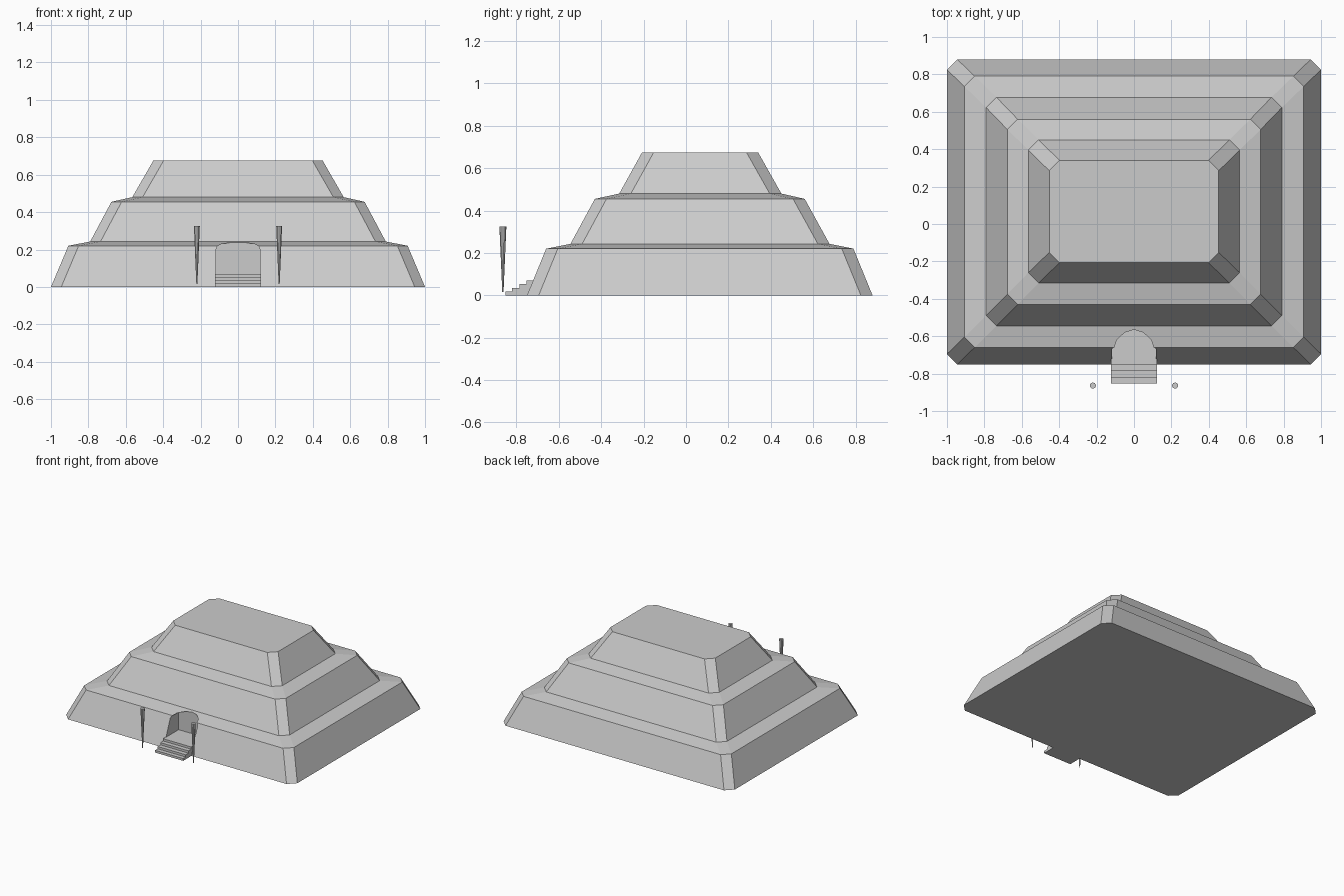
import bpy, bmesh

if "Cube" in bpy.data.objects:
    bpy.data.objects.remove(bpy.data.objects["Cube"])


def make_object(name, bm):
    bmesh.ops.recalc_face_normals(bm, faces=bm.faces)
    mesh = bpy.data.meshes.new(name)
    bm.to_mesh(mesh)
    bm.free()
    obj = bpy.data.objects.new(name, mesh)
    bpy.context.collection.objects.link(obj)
    return obj


def loft(name, rings):
    """Skin a stack of closed rings and cap both ends."""
    bm = bmesh.new()
    loops = [[bm.verts.new(p) for p in ring] for ring in rings]
    n = len(loops[0])
    for a, b in zip(loops, loops[1:]):
        for i in range(n):
            j = (i + 1) % n
            bm.faces.new((a[i], a[j], b[j], b[i]))
    bm.faces.new(loops[0][::-1])
    bm.faces.new(loops[-1])
    return make_object(name, bm)


def chamfered(hx, y0, y1, z, c=0.055):
    """Rectangle with cut corners at height z."""
    return [(-hx + c, y0, z), (hx - c, y0, z), (hx, y0 + c, z), (hx, y1 - c, z),
            (hx - c, y1, z), (-hx + c, y1, z), (-hx, y1 - c, z), (-hx, y0 + c, z)]


# Three-tier stepped body: half width, front y, back y, height
tiers = [(1.0, -0.75, 0.88, 0.0), (0.907, -0.66, 0.79, 0.22),
         (0.79, -0.545, 0.677, 0.243), (0.677, -0.43, 0.56, 0.455),
         (0.565, -0.315, 0.45, 0.48), (0.453, -0.207, 0.34, 0.675)]
body = loft("stepped_body", [chamfered(*t) for t in tiers])

# Arched doorway recess cut into the front of the lowest tier
half = [(0.118, 0.07), (0.118, 0.20), (0.110, 0.217), (0.092, 0.228), (0.05, 0.236)]
arch = half + [(0, 0.239)] + [(-x, z) for x, z in reversed(half)]
cutter = loft("doorway_cutter", [[(x, y, z) for x, z in arch] for y in (-0.9, -0.565)])
cutter.hide_render = True
cutter.hide_viewport = True
cut = body.modifiers.new("doorway", "BOOLEAN")
cut.operation = "DIFFERENCE"
cut.solver = "EXACT"
cut.object = cutter

# Entrance stairs, ending against the sloped wall
rise = 0.0175
profile = []
for i, y in enumerate((-0.852, -0.82, -0.786, -0.752)):
    profile += [(y, i * rise), (y, (i + 1) * rise)]
profile += [(-0.721, 0.07), (-0.75, 0.0)]
loft("entrance_stairs", [[(x, y, z) for y, z in profile] for x in (-0.122, 0.122)])

# Tapered torch posts either side of the stairs
for side, sx in (("left", -1), ("right", 1)):
    bm = bmesh.new()
    bmesh.ops.create_cone(bm, cap_ends=True, segments=10, radius1=0.003,
                          radius2=0.0165, depth=0.31)
    bmesh.ops.translate(bm, verts=bm.verts, vec=(sx * 0.22, -0.864, 0.17))
    make_object("torch_post_" + side, bm)
